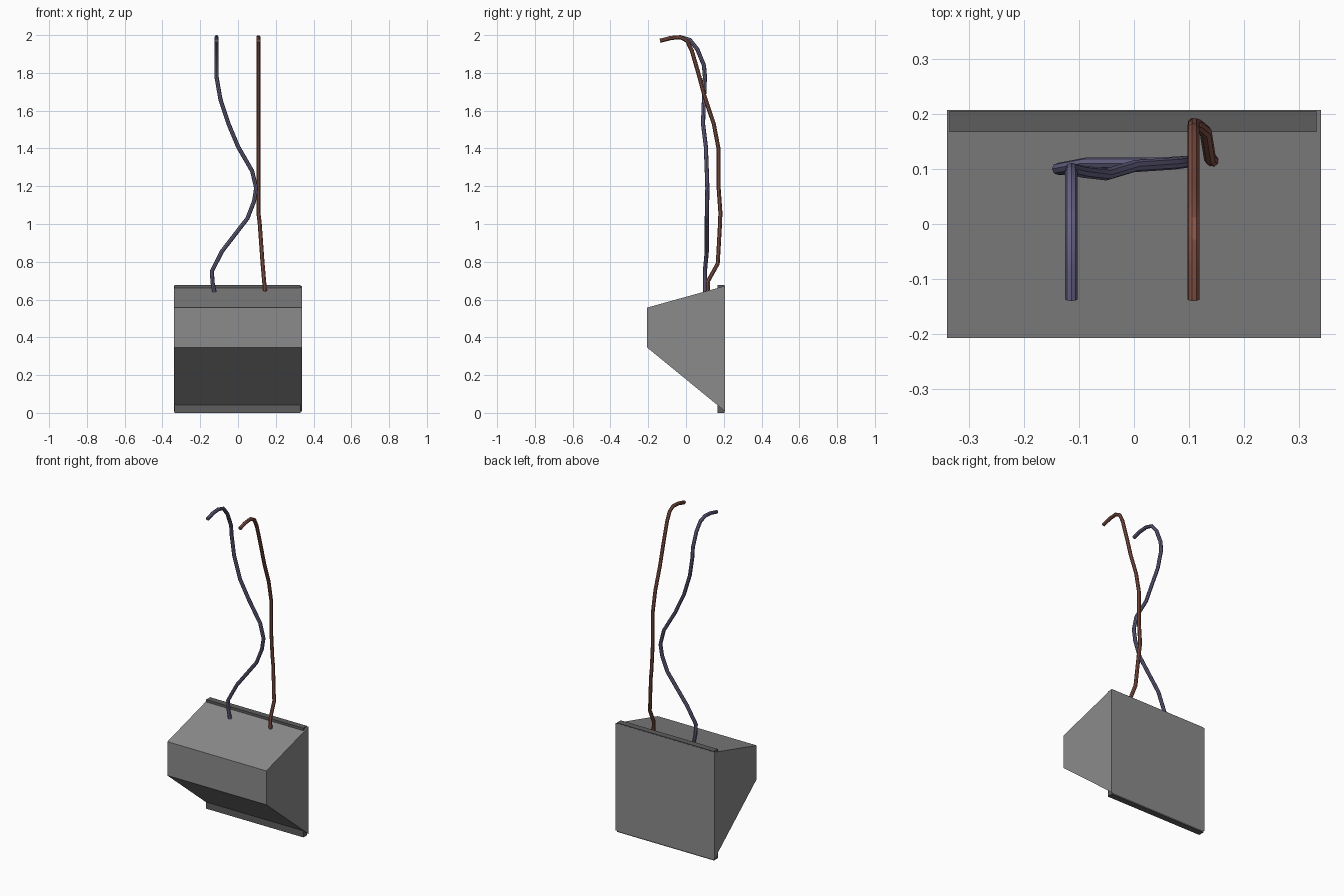
import bpy, bmesh

if "Cube" in bpy.data.objects:
    bpy.data.objects.remove(bpy.data.objects["Cube"])


def material(name, rgb):
    m = bpy.data.materials.new(name)
    m.diffuse_color = (*rgb, 1)
    m.use_nodes = True
    m.node_tree.nodes["Principled BSDF"].inputs["Base Color"].default_value = m.diffuse_color
    return m


GREY = material("mid grey", (0.26, 0.26, 0.26))
DARK = material("dark grey", (0.11, 0.11, 0.11))
BLUE = material("dull blue", (0.14, 0.13, 0.24))
RED = material("rust red", (0.24, 0.09, 0.065))


def extrude_x(name, profile, x0, x1, mat):
    """Extrude a closed (y, z) profile along x."""
    bm = bmesh.new()
    face = bm.faces.new([bm.verts.new((x0, y, z)) for y, z in profile])
    out = bmesh.ops.extrude_face_region(bm, geom=[face])
    for v in out["geom"]:
        if isinstance(v, bmesh.types.BMVert):
            v.co.x = x1
    bmesh.ops.recalc_face_normals(bm, faces=bm.faces)
    me = bpy.data.meshes.new(name)
    bm.to_mesh(me)
    bm.free()
    me.materials.append(mat)
    ob = bpy.data.objects.new(name, me)
    bpy.context.collection.objects.link(ob)


def wire(name, points, mat):
    """Round eight-sided tube along a polyline, turned into a mesh."""
    cu = bpy.data.curves.new(name, "CURVE")
    cu.dimensions = "3D"
    cu.bevel_depth = 0.011
    cu.bevel_resolution = 2
    cu.use_fill_caps = True
    sp = cu.splines.new("POLY")
    sp.points.add(len(points) - 1)
    for p, co in zip(sp.points, points):
        p.co = (*co, 1)
    cu.materials.append(mat)
    ob = bpy.data.objects.new(name, cu)
    bpy.context.collection.objects.link(ob)
    bpy.ops.object.select_all(action="DESELECT")
    ob.select_set(True)
    bpy.context.view_layer.objects.active = ob
    bpy.ops.object.convert(target="MESH")
    bpy.ops.object.shade_smooth_by_angle()


# Wedge-shaped housing
extrude_x("housing", [(-0.207, 0.347), (-0.207, 0.557), (0.207, 0.672), (0.207, 0.008)],
          -0.339, 0.339, GREY)

# Mounting plate set into the rear of the housing
extrude_x("back_plate", [(0.167, 0.0), (0.167, 0.676), (0.205, 0.676), (0.205, 0.0)],
          -0.335, 0.331, DARK)

# Curved wires rising from the sloped top and hooking forward
wire("blue_wire", [
    (-0.125, 0.10, 0.64), (-0.135, 0.10, 0.69), (-0.138, 0.10, 0.75),
    (-0.085, 0.11, 0.855), (0.05, 0.11, 1.03), (0.085, 0.112, 1.12),
    (0.096, 0.113, 1.19), (0.075, 0.11, 1.28), (0.0, 0.105, 1.41),
    (-0.05, 0.09, 1.53), (-0.093, 0.095, 1.66), (-0.114, 0.10, 1.78),
    (-0.114, 0.095, 1.84), (-0.114, 0.06, 1.925), (-0.114, 0.02, 1.975),
    (-0.114, -0.03, 1.989), (-0.114, -0.08, 1.985), (-0.114, -0.137, 1.97)], BLUE)
wire("red_wire", [
    (0.143, 0.115, 0.64), (0.138, 0.118, 0.70), (0.130, 0.168, 0.79),
    (0.115, 0.180, 1.0), (0.108, 0.182, 1.06), (0.108, 0.172, 1.2),
    (0.108, 0.172, 1.4), (0.108, 0.147, 1.53), (0.108, 0.10, 1.67),
    (0.108, 0.065, 1.80), (0.108, 0.03, 1.92), (0.108, 0.005, 1.97),
    (0.108, -0.03, 1.989), (0.108, -0.08, 1.985), (0.108, -0.137, 1.97)], RED)
